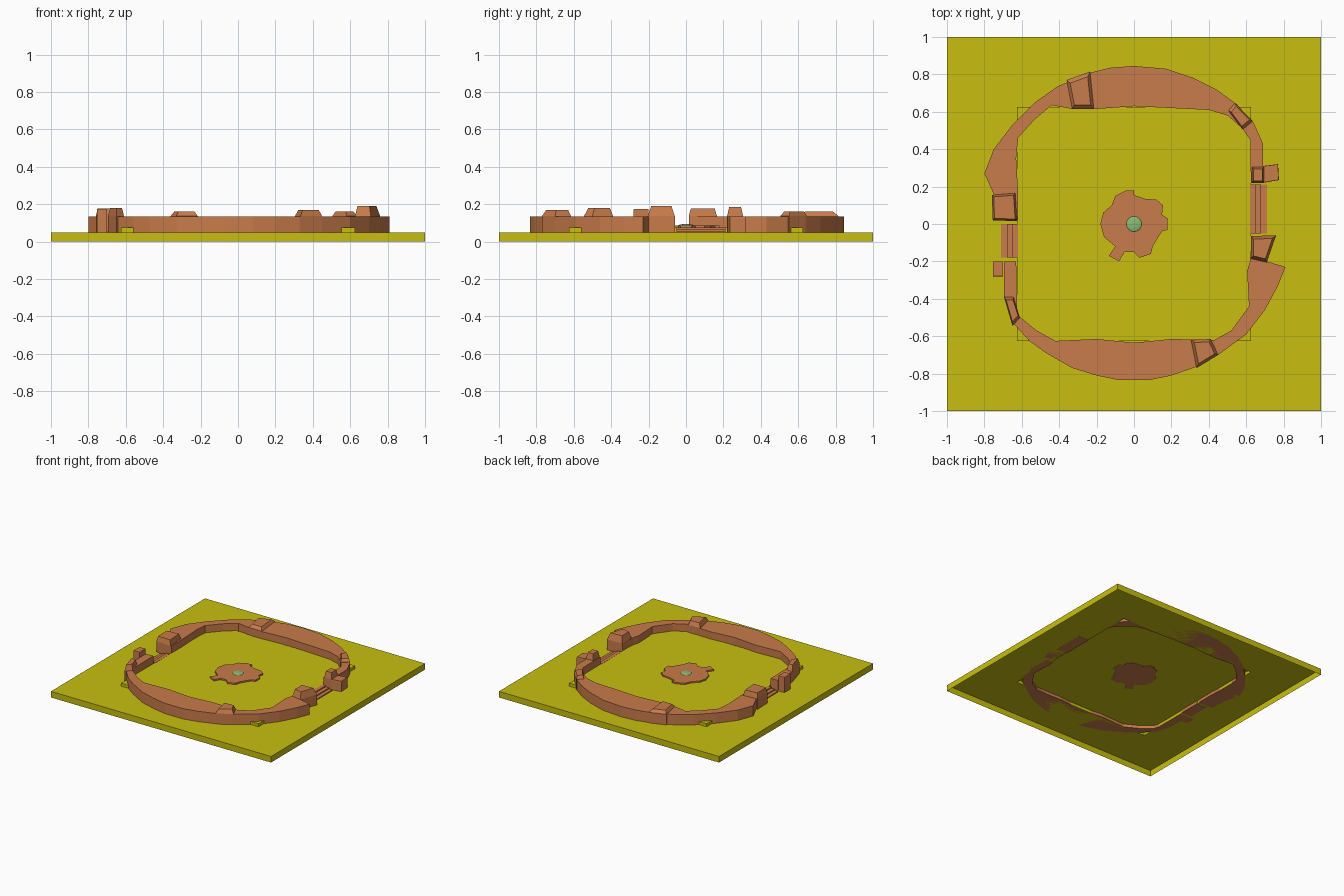
import bpy, bmesh
from mathutils import Vector

if "Cube" in bpy.data.objects:
    bpy.data.objects.remove(bpy.data.objects["Cube"])


def material(name, color):
    m = bpy.data.materials.new(name)
    m.diffuse_color = (*color, 1)
    m.use_nodes = True
    m.node_tree.nodes["Principled BSDF"].inputs["Base Color"].default_value = m.diffuse_color
    return m


SAND = material("yellow_sand", (0.58, 0.52, 0.005))
CLAY = material("clay", (0.58, 0.20, 0.07))
GREEN = material("green", (0.25, 0.50, 0.18))


def finish(bm, name, mat):
    bmesh.ops.recalc_face_normals(bm, faces=bm.faces)
    me = bpy.data.meshes.new(name)
    bm.to_mesh(me)
    bm.free()
    me.materials.append(mat)
    ob = bpy.data.objects.new(name, me)
    bpy.context.collection.objects.link(ob)
    return ob


def loft(name, levels, mat, bottom=True, top=True):
    """Stack outlines [(points, z), ...] and bridge them."""
    bm = bmesh.new()
    rings = [[bm.verts.new((x, y, z)) for x, y in pts] for pts, z in levels]
    n = len(rings[0])
    for a, b in zip(rings, rings[1:]):
        for i in range(n):
            j = (i + 1) % n
            bm.faces.new((a[i], a[j], b[j], b[i]))
    caps = []
    if bottom:
        caps.append(bm.faces.new(rings[0]))
    if top:
        caps.append(bm.faces.new(rings[-1]))
    bm.normal_update()
    bmesh.ops.triangulate(bm, faces=[f for f in caps if len(f.verts) > 4])
    return finish(bm, name, mat)


def rect(x0, x1, y0, y1):
    return [(x0, y0), (x1, y0), (x1, y1), (x0, y1)]


def stone(name, quad, top, shoulder=0.137, inset=0.75):
    """Block with vertical sides and a tapered cap."""
    c = sum((Vector(p) for p in quad), Vector((0, 0))) / 4
    cap = [tuple(c + (Vector(p) - c) * inset) for p in quad]
    loft(name, [(quad, 0.05), (quad, shoulder), (cap, top)], CLAY)


# Ground: open-bottomed slab with a raised square floor
S = 0.625
outer, inner = rect(-1, 1, -1, 1), rect(-S, S, -S, S)
loft("ground", [(outer, 0), (outer, 0.05), (inner, 0.05), (inner, 0.075)],
     SAND, bottom=False)

# Two curved wall halves: outer outline, then inner outline back
back_out = [(.69, .22), (.69, .43), (.64, .54), (.55, .64), (.44, .72), (.32, .78),
            (.17, .83), (0, .845), (-.13, .835), (-.25, .805), (-.41, .735),
            (-.53, .65), (-.65, .53), (-.75, .40), (-.80, .27), (-.75, .16), (-.75, .02)]
back_in = [(-.62, .02), (-.62, .17), (-.63, .35), (-.62, .46), (-.53, .56),
           (-.44, .635), (-.33, .615), (-.2, .615), (0, .63), (.4, .61),
           (.5, .58), (.575, .515), (.622, .45), (.625, .22)]
front_out = [(-.695, -.2), (-.695, -.39), (-.655, -.52), (-.56, -.625), (-.47, -.69),
             (-.33, -.77), (-.2, -.81), (-.08, -.835), (.08, -.835), (.2, -.81),
             (.33, -.765), (.45, -.70), (.6, -.59), (.70, -.46), (.77, -.33),
             (.81, -.23), (.71, -.2), (.69, -.07)]
front_in = [(.63, -.07), (.62, -.2), (.605, -.25), (.615, -.44), (.52, -.57), (.43, -.62),
            (.2, -.615), (0, -.635), (-.2, -.615), (-.42, -.625), (-.52, -.57), (-.625, -.485),
            (-.63, -.2)]
for name, pts in (("back_wall", back_out + back_in), ("front_wall", front_out + front_in)):
    loft(name, [(pts, 0.05), (pts, 0.135)], CLAY)

# Stones on the wall and beside the gaps
stone("back_stone", [(-.36, .77), (-.235, .815), (-.215, .615), (-.33, .615)], .16)
stone("back_corner_stone", [(.505, .605), (.54, .648), (.635, .55), (.58, .505)], .16)
stone("right_gate_stone_back", rect(.63, .695, .22, .305), .185)
stone("right_gate_stone_front", [(.625, -.065), (.76, -.06), (.71, -.205), (.625, -.185)], .19)
stone("left_gate_stone_back", [(-.76, .155), (-.635, .165), (-.625, .015), (-.755, .02)], .178, inset=.85)
stone("front_left_stone", [(-.695, -.39), (-.645, -.39), (-.61, -.50), (-.65, -.545)], .18)
stone("front_stone", [(.305, -.62), (.41, -.615), (.45, -.70), (.335, -.77)], .17)
stone("right_side_stone", [(.69, .31), (.77, .32), (.775, .235), (.69, .22)], .135, .125, .97)
stone("left_side_stone", rect(-.755, -.70, -.28, -.20), .175, .17, .96)

# Low steps in both gates
for side, sx, y0, y1 in (("right", 1, -.05, .21), ("left", -1, -.18, 0)):
    for i in range(3):
        p = rect(sx * .62, sx * (.71 - .03 * i), y0, y1)
        loft(f"{side}_step_{i + 1}", [(p, .049), (p, .058 + .009 * i)], CLAY)

# Centre rock patch with a small green dome
patch = [(-.18, 0), (-.165, .06), (-.12, .1), (-.1, .15), (-.04, .18), (0, .18),
         (0, .155), (.06, .135), (.12, .13), (.155, .1), (.15, .05), (.18, .03),
         (.18, -.03), (.15, -.04), (.13, -.07), (.1, -.12), (.09, -.16), (.03, -.18),
         (0, -.15), (-.05, -.15), (-.08, -.2), (-.135, -.17), (-.1, -.12), (-.16, -.07)]
loft("centre_patch", [(patch, .07), (patch, .087)], CLAY)
bm = bmesh.new()
bmesh.ops.create_uvsphere(bm, u_segments=16, v_segments=8, radius=.042)
for v in bm.verts:
    v.co.z = v.co.z * .2 + .086
finish(bm, "centre_dome", GREEN)
